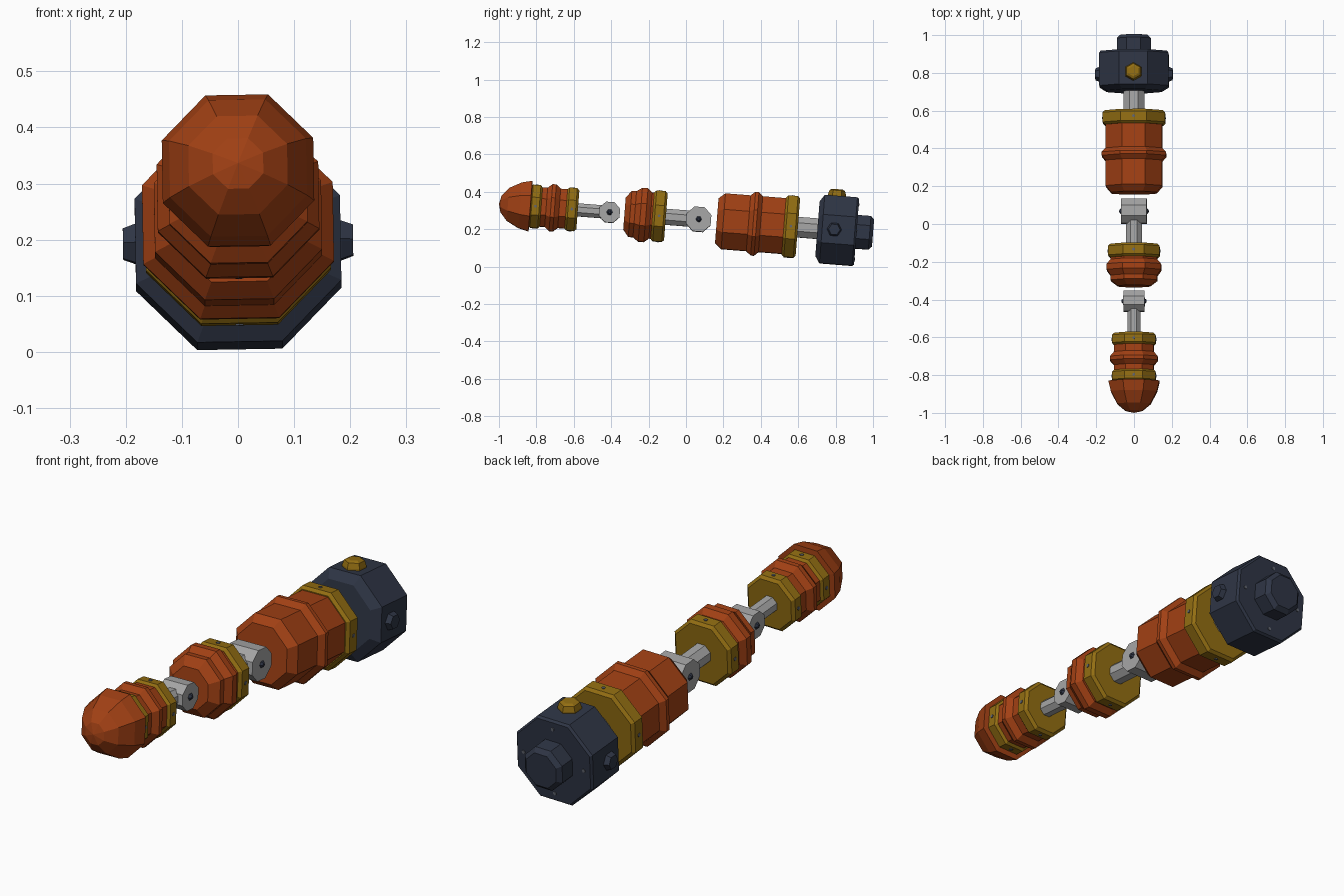
import bpy, bmesh, math
from mathutils import Matrix

cube = bpy.data.objects.get("Cube")
if cube:
    bpy.data.objects.remove(cube, do_unlink=True)


def material(name, rgb):
    m = bpy.data.materials.new(name)
    m.use_nodes = True
    m.diffuse_color = (*rgb, 1)
    m.node_tree.nodes["Principled BSDF"].inputs["Base Color"].default_value = (*rgb, 1)
    return m


ORANGE = material("burnt orange", (0.36, 0.052, 0.007))
GOLD = material("dark gold", (0.29, 0.155, 0.006))
GREY = material("light steel", (0.38, 0.38, 0.38))
NAVY = material("dark navy", (0.028, 0.036, 0.06))
SCREW = material("screw steel", (0.12, 0.13, 0.16))


def rot(deg, axis):
    return Matrix.Rotation(math.radians(deg), 4, axis)


def at(x, y, z):
    return Matrix.Translation((x, y, z))


# Whole finger dips toward the back and is rolled slightly
FRAME = at(0, 0, 0.258) @ rot(-4.5, 'X') @ rot(-1, 'Y')
ALONG = rot(-90, 'X')


def lathe(name, profile, mat, place=ALONG, sides=8):
    """Faceted solid from (distance along axis, flat-to-centre radius) pairs."""
    bm = bmesh.new()
    k = 1 / math.cos(math.pi / sides)
    rings = []
    for s, r in profile:
        rings.append([bm.verts.new((r * k * math.cos((i + 0.5) * math.tau / sides),
                                    r * k * math.sin((i + 0.5) * math.tau / sides), s))
                      for i in range(sides)])
    for a, b in zip(rings, rings[1:]):
        for i in range(sides):
            j = (i + 1) % sides
            bm.faces.new((a[i], a[j], b[j], b[i]))
    bm.faces.new(rings[0])
    bm.faces.new(rings[-1])
    bmesh.ops.remove_doubles(bm, verts=bm.verts, dist=0.0005)
    bmesh.ops.recalc_face_normals(bm, faces=bm.faces)
    mesh = bpy.data.meshes.new(name)
    bm.to_mesh(mesh)
    bm.free()
    mesh.materials.append(mat)
    ob = bpy.data.objects.new(name, mesh)
    bpy.context.collection.objects.link(ob)
    ob.matrix_world = FRAME @ place
    return ob


def band(name, start, end, r):
    """Gold collar with chamfered rims and four screws."""
    c = 0.012
    lathe(name, [(start, r - c), (start + c, r), (end - c, r), (end, r - c)], GOLD)
    for i in range(4):
        lathe(name + "_screw", [(r - 0.01, 0.007), (r + 0.003, 0.007)], SCREW,
              rot(90 * i, 'Y') @ at(0, (start + end) / 2, 0), 6)


def joint(name, start, centre, rod_r, r, half):
    """Rod ending in a sideways knuckle with a pin on each side."""
    lathe(name + "_rod", [(start - 0.02, rod_r), (centre, rod_r)], GREY)
    side = at(0, centre, 0) @ rot(90, 'Y')
    lathe(name + "_knuckle", [(-half, r), (half, r)], GREY, side)
    lathe(name + "_pin", [(-half - 0.01, 0.006), (-half, 0.014),
                          (half, 0.014), (half + 0.01, 0.006)], NAVY, side, 6)


# Fingertip
lathe("tip_cap", [(-1.003, 0), (-0.992, 0.045), (-0.955, 0.088), (-0.89, 0.122),
                  (-0.835, 0.135), (-0.832, 0.11)], ORANGE)
band("tip_front_band", -0.84, -0.775, 0.115)
lathe("tip_ribs", [(-0.78, 0.105), (-0.75, 0.105), (-0.725, 0.126), (-0.705, 0.126),
                   (-0.68, 0.105), (-0.64, 0.105)], ORANGE)
band("tip_rear_band", -0.645, -0.58, 0.115)
joint("tip_joint", -0.58, -0.41, 0.035, 0.055, 0.056)

# Middle segment
lathe("middle_shell", [(-0.33, 0.085), (-0.3, 0.123), (-0.275, 0.123), (-0.245, 0.144),
                       (-0.215, 0.144), (-0.19, 0.123), (-0.17, 0.123)], ORANGE)
band("middle_band", -0.18, -0.108, 0.136)
joint("middle_joint", -0.108, 0.068, 0.043, 0.066, 0.068)

# Base segment
lathe("base_shell", [(0.165, 0.12), (0.2, 0.149), (0.335, 0.149), (0.36, 0.17),
                     (0.378, 0.17), (0.4, 0.149), (0.54, 0.149)], ORANGE)
band("base_band", 0.525, 0.6, 0.165)
lathe("base_rod", [(0.58, 0.055), (0.72, 0.055)], GREY)

# Mounting block with rear stub
lathe("mount_block", [(0.705, 0.145), (0.73, 0.183), (0.905, 0.183), (0.915, 0.175)], NAVY)
lathe("mount_stub", [(0.9, 0.09), (0.985, 0.09), (1.003, 0.072)], NAVY)
for i in range(4):
    lathe("mount_screw", [(0.9, 0.007), (0.918, 0.007)], SCREW,
          rot(90 * i, 'Y') @ at(0, 0, 0.145) @ ALONG, 6)
for sign in (-1, 1):
    lathe("side_bolt", [(0.17, 0.036), (0.185, 0.034), (0.205, 0.027)], NAVY,
          at(0, 0.795, 0) @ rot(90 * sign, 'Y'), 6)
lathe("top_knob", [(0.17, 0.042), (0.19, 0.042), (0.212, 0.036), (0.219, 0.024)], GOLD,
      at(0, 0.795, 0), 6)
